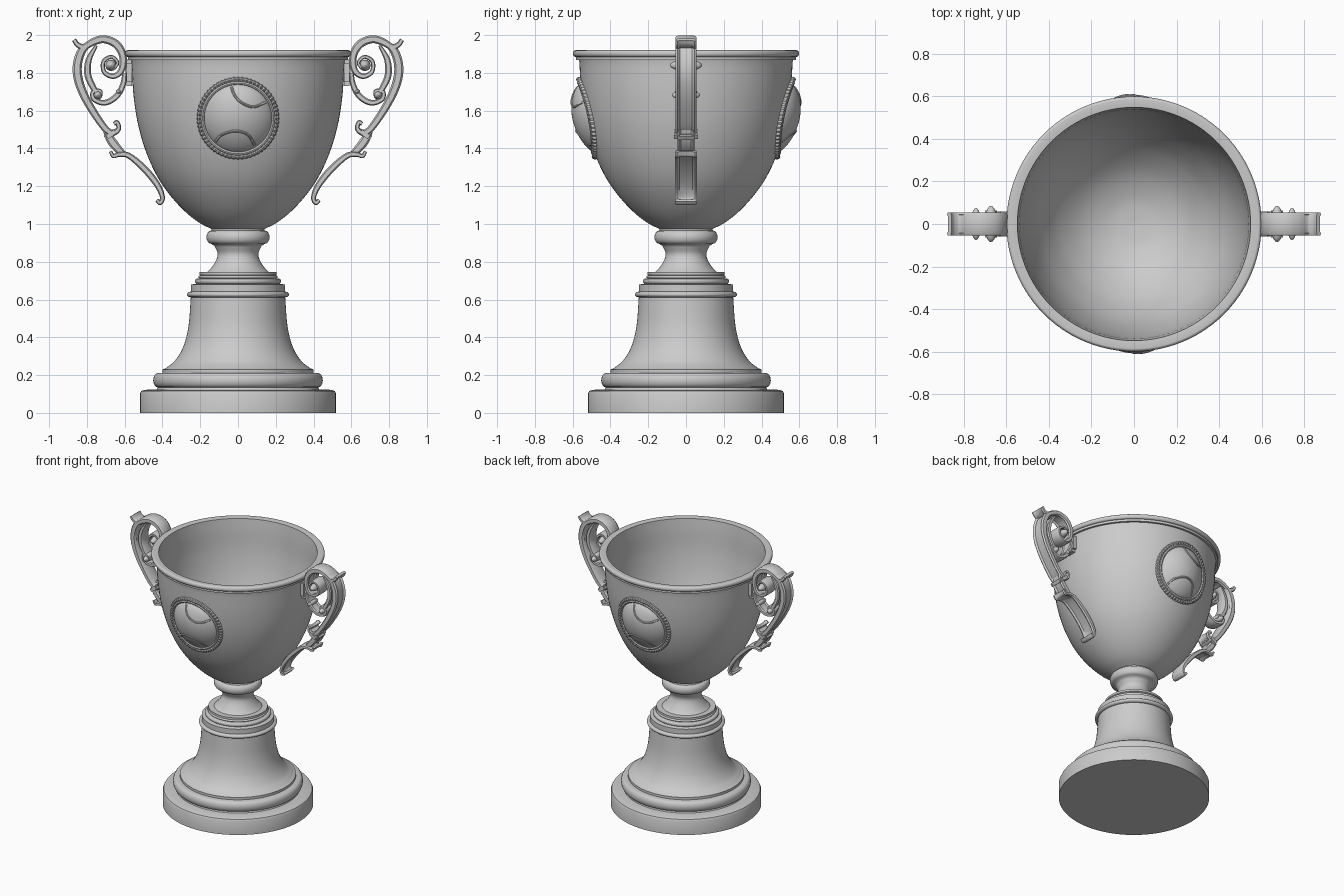
import bpy, bmesh
from math import sin, cos, pi, hypot, radians, sqrt
from mathutils import Vector, Matrix

if "Cube" in bpy.data.objects:
    bpy.data.objects.remove(bpy.data.objects["Cube"])

BOWL = [(0.13, 0.968), (0.21, 1.01), (0.29, 1.075), (0.37, 1.165), (0.435, 1.265),
        (0.49, 1.39), (0.53, 1.53), (0.553, 1.68), (0.565, 1.86)]


def smooth(pts, n=6):
    """Catmull-Rom through points of any dimension."""
    p = [Vector(q) for q in pts]
    p = [2 * p[0] - p[1]] + p + [2 * p[-1] - p[-2]]
    out = []
    for i in range(1, len(p) - 2):
        a, b, c, d = p[i - 1:i + 3]
        for k in range(n):
            t = k / n
            out.append(0.5 * (2 * b + (c - a) * t + (2 * a - 5 * b + 4 * c - d) * t * t
                              + (3 * b - a - 3 * c + d) * t ** 3))
    return out + [p[-2]]


def bead(r, z0, z1, out, n=8):
    """Half-round moulding on a lathe profile."""
    return [(r + out * sin(pi * i / n), (z0 + z1) / 2 - (z1 - z0) / 2 * cos(pi * i / n))
            for i in range(n + 1)]


def finish(name, bm, mirror=False, turn=0.0):
    bmesh.ops.remove_doubles(bm, verts=bm.verts, dist=1e-5)
    bmesh.ops.rotate(bm, verts=bm.verts, matrix=Matrix.Rotation(turn, 3, 'Z'))
    bmesh.ops.recalc_face_normals(bm, faces=bm.faces)
    me = bpy.data.meshes.new(name)
    bm.to_mesh(me)
    bm.free()
    ob = bpy.data.objects.new(name, me)
    bpy.context.collection.objects.link(ob)
    if mirror:
        ob.modifiers.new("Mirror", 'MIRROR')
    return ob


def lathe(name, profile, steps=96):
    bm = bmesh.new()
    vs = [bm.verts.new((p[0], 0, p[1])) for p in profile]
    es = [bm.edges.new(e) for e in zip(vs, vs[1:])]
    bmesh.ops.spin(bm, geom=vs + es, cent=(0, 0, 0), axis=(0, 0, 1),
                   angle=2 * pi, steps=steps, use_duplicate=False)
    return finish(name, bm)


def sweep(name, pts, section, closed=False, **kw):
    """Sweep a section along points (x, y, z, thickness scale, width scale) lying near the xz plane."""
    bm = bmesh.new()
    n, rings = len(pts), []
    for i, p in enumerate(pts):
        a = pts[(i - 1) % n if closed else max(i - 1, 0)]
        b = pts[(i + 1) % n if closed else min(i + 1, n - 1)]
        dx, dz = b[0] - a[0], b[2] - a[2]
        d = hypot(dx, dz)
        rings.append([bm.verts.new((p[0] - dz / d * s * p[3], p[1] + w * p[4], p[2] + dx / d * s * p[3]))
                      for s, w in section])
    m = len(section)
    for i in range(n if closed else n - 1):
        r, q = rings[i], rings[(i + 1) % n]
        for j in range(m):
            bm.faces.new((r[j], r[(j + 1) % m], q[(j + 1) % m], q[j]))
    if not closed:
        bm.faces.new(rings[0])
        bm.faces.new(rings[-1])
    return finish(name, bm, **kw)


# Pedestal: plinth, rounded step and bell
bell = smooth([(0.385, 0.235), (0.335, 0.275), (0.29, 0.35), (0.262, 0.46), (0.25, 0.61)])
lathe("pedestal", [(0, 0), (0.52, 0), (0.52, 0.1), (0.513, 0.115), (0.495, 0.122), (0.43, 0.125)]
      + bead(0.425, 0.135, 0.21, 0.024) + [(0.4, 0.212), (0.4, 0.23)] + [tuple(p) for p in bell]
      + bead(0.25, 0.612, 0.642, 0.02) + [(0.25, 0.68), (0.225, 0.682)]
      + bead(0.22, 0.685, 0.71, 0.008) + bead(0.2, 0.712, 0.728, 0.01)
      + [(0.205, 0.73), (0.205, 0.745), (0, 0.745)])

# Stem with collar
neck = smooth([(0.165, 0.745), (0.14, 0.77), (0.115, 0.81), (0.108, 0.845), (0.125, 0.885)])
lathe("stem", [(0, 0.74)] + [tuple(p) for p in neck] + bead(0.142, 0.895, 0.965, 0.025)
      + [(0.14, 0.975), (0, 0.975)])

# Bowl with rolled lip and hollow inside
outer = smooth(BOWL)
inner = smooth([(0.548, 1.915), (0.54, 1.83), (0.53, 1.68), (0.505, 1.53), (0.465, 1.39),
                (0.41, 1.275), (0.34, 1.175), (0.24, 1.085), (0.12, 1.03), (0, 1.015)])
lathe("bowl", [(0, 0.965)] + [tuple(p) for p in outer]
      + [(0.567, 1.868), (0.582, 1.868), (0.582, 1.885)] + bead(0.585, 1.885, 1.92, 0.014)
      + [tuple(p) for p in inner])


def front_y(x, z):
    """y of the bowl's front surface."""
    for a, b in zip(outer, outer[1:]):
        if a.y <= z <= b.y:
            r = a.x + (b.x - a.x) * (z - a.y) / (b.y - a.y)
            return -sqrt(r * r - x * x)


# Medallions: ball dome, seams, inner band and rope border
CZ, BR = 1.56, 0.182
ROUND = [(cos(2 * pi * i / 8), sin(2 * pi * i / 8)) for i in range(8)]


def dome_y(x, z):
    q = min(1, hypot(x, z - CZ) / BR)
    return front_y(x, z) - 0.066 * (1 - q * q) ** 0.65


def medallion(side, turn):
    bm = bmesh.new()
    rows = []
    for i in range(17):
        r = BR * sin(pi / 2 * i / 16)
        row = []
        for j in range(64):
            x, z = r * cos(2 * pi * j / 64), CZ + r * sin(2 * pi * j / 64)
            row.append(bm.verts.new((x, dome_y(x, z), z)))
        rows.append(row)
    for a, b in zip(rows, rows[1:]):
        for j in range(64):
            k = (j + 1) % 64
            bm.faces.new((a[j], a[k], b[k], b[j]))
    finish(side + "_ball", bm, turn=turn)
    for label, path in (("upper", [(-0.035, 1.728), (-0.02, 1.685), (0.015, 1.645), (0.08, 1.62), (0.148, 1.645)]),
                        ("lower", [(-0.12, 1.435), (-0.09, 1.47), (-0.02, 1.492), (0.05, 1.475), (0.09, 1.415)])):
        sweep(f"{side}_{label}_seam", [(x, dome_y(x, z), z, 0.007, 0.007) for x, z in smooth(path)],
              ROUND, turn=turn)
    for label, rad, tube, wob in (("band", 0.187, 0.011, 0), ("rope", 0.205, 0.012, 0.2)):
        ring = []
        for i in range(240):
            a = 2 * pi * i / 240
            t = tube * (1 + wob * cos(60 * a))
            x, z = rad * cos(a), CZ + rad * sin(a)
            ring.append((x, front_y(x, z) - 0.004, z, t, t * 1.3))
        sweep(f"{side}_{label}", ring, ROUND, closed=True, turn=turn)


medallion("front", 0)
medallion("back", pi)

# Scrolled handles, mirrored left to right; each path is (x, z, half thickness)
CHANNEL = [(-1, -0.75), (-0.6, -1), (0.6, -1), (1, -0.8), (0.45, -0.6),
           (0.45, 0.6), (1, 0.8), (0.6, 1), (-0.6, 1), (-1, 0.75)]


def ribbon(name, path, width):
    pts = [(p.x, 0, p.y, p.z, width) for p in smooth(path)]
    sweep(name, pts, CHANNEL, mirror=True)


ribbon("handle_crown", [(0.868, 1.975, .012), (0.85, 1.95, .014), (0.815, 1.938, .016), (0.765, 1.965, .02),
                        (0.709, 1.978, .021), (0.645, 1.952, .022), (0.61, 1.89, .02), (0.617, 1.815, .017),
                        (0.66, 1.782, .014), (0.708, 1.805, .012), (0.712, 1.86, .011), (0.67, 1.885, .01),
                        (0.638, 1.855, .009), (0.655, 1.822, .008)], 0.055)
ribbon("handle_stem", [(0.775, 1.965, .012), (0.825, 1.92, .022), (0.85, 1.845, .024), (0.845, 1.765, .024),
                       (0.812, 1.675, .022), (0.757, 1.58, .02), (0.70, 1.502, .018), (0.66, 1.482, .015),
                       (0.632, 1.505, .013), (0.64, 1.538, .012), (0.657, 1.53, .01)], 0.055)
ribbon("handle_inner_leaf", [(0.75, 1.945, .008), (0.79, 1.87, .016), (0.795, 1.79, .018),
                             (0.765, 1.72, .016), (0.735, 1.685, .01)], 0.045)
ribbon("handle_leaf_scroll", [(0.60, 1.80, .012), (0.61, 1.735, .015), (0.645, 1.675, .016), (0.705, 1.642, .015),
                              (0.762, 1.66, .013), (0.768, 1.70, .011), (0.73, 1.705, .01), (0.725, 1.68, .008)], 0.045)
ribbon("handle_link", [(0.70, 1.50, .016), (0.682, 1.46, .022), (0.655, 1.42, .024), (0.61, 1.37, .018)], 0.046)
ribbon("handle_foot", [(0.675, 1.385, .009), (0.66, 1.36, .011), (0.63, 1.368, .013), (0.585, 1.365, .015),
                       (0.53, 1.325, .017), (0.468, 1.262, .018), (0.42, 1.195, .016), (0.4, 1.14, .013),
                       (0.412, 1.112, .012), (0.43, 1.127, .01)], 0.058)


def handle_block(name, loc, size, tilt=0.0):
    bm = bmesh.new()
    bmesh.ops.create_cube(bm, size=1)
    bmesh.ops.bevel(bm, geom=bm.edges[:], offset=0.15, segments=2, affect='EDGES')
    mat = Matrix.Translation(loc) @ Matrix.Rotation(tilt, 4, 'Y') @ Matrix.Diagonal((*size, 1))
    bmesh.ops.transform(bm, matrix=mat, verts=bm.verts)
    finish(name, bm, mirror=True)


handle_block("handle_bracket", (0.575, 0, 1.80), (0.04, 0.1, 0.14))
handle_block("handle_collar", (0.672, 0, 1.475), (0.075, 0.125, 0.035), radians(35))

# Scroll eyes standing proud of the handle sides
for label, x, z, r, half in (("upper", 0.672, 1.84, 0.03, 0.085), ("lower", 0.742, 1.682, 0.024, 0.075),
                             ("leaf", 0.63, 1.70, 0.016, 0.06)):
    bm = bmesh.new()
    bmesh.ops.create_uvsphere(bm, u_segments=20, v_segments=12, radius=1)
    bmesh.ops.transform(bm, matrix=Matrix.Translation((x, 0, z)) @ Matrix.Diagonal((r, half, r, 1)),
                        verts=bm.verts)
    finish(f"handle_{label}_eye", bm, mirror=True)

# Smooth shading with crisp mouldings
for ob in bpy.context.collection.objects:
    ob.select_set(True)
    bpy.context.view_layer.objects.active = ob
bpy.ops.object.shade_smooth_by_angle(angle=radians(35))
